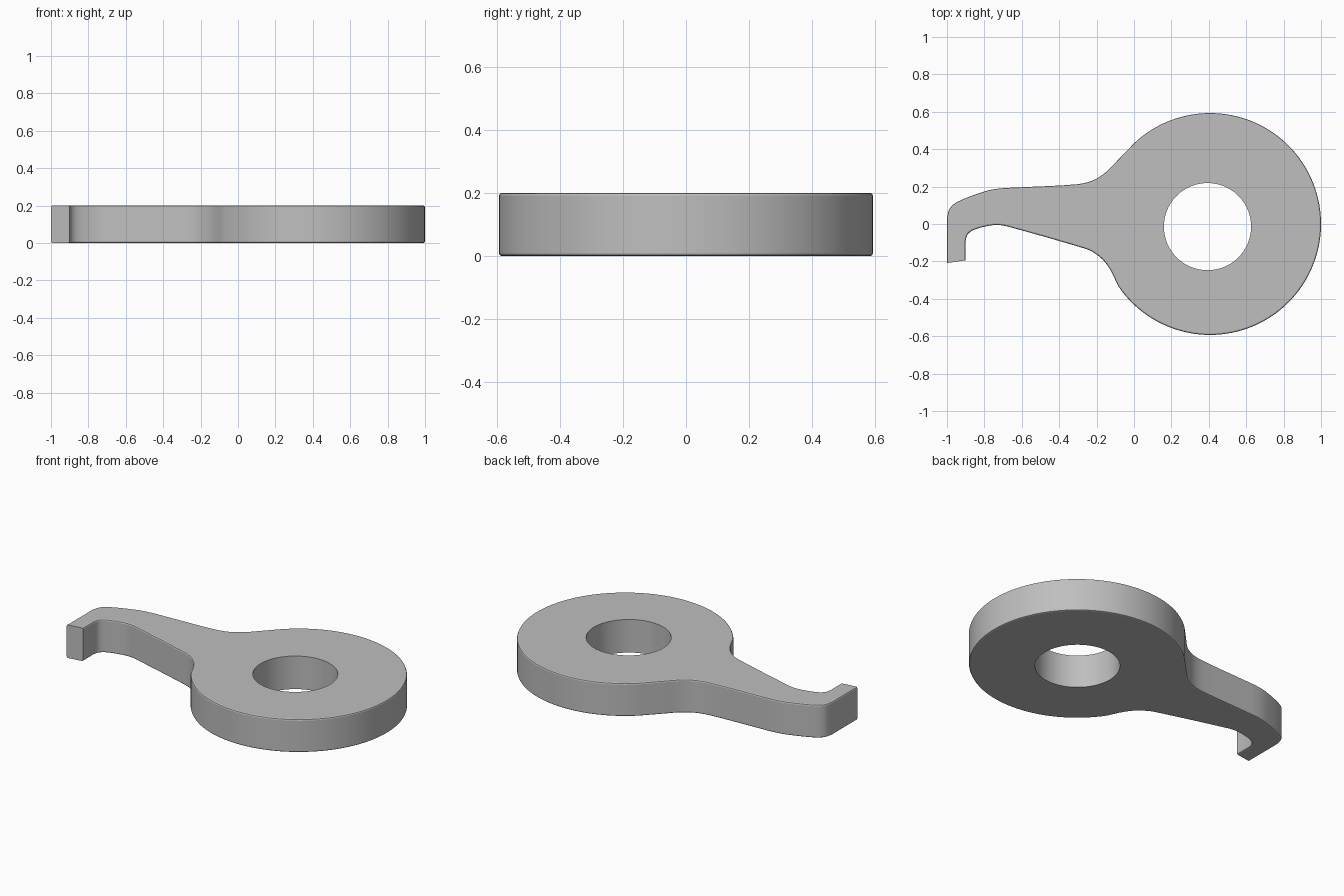
import bpy, bmesh
from math import cos, sin, radians
from mathutils import Vector
from mathutils.geometry import interpolate_bezier

cube = bpy.data.objects.get("Cube")
if cube:
    bpy.data.objects.remove(cube, do_unlink=True)

HEIGHT = 0.2
EDGE = 0.008
RING_CENTRE, RING_RADIUS = Vector((0.407, 0)), 0.593
HOLE_CENTRE, HOLE_RADIUS = (0.393, -0.014), 0.233

steel = bpy.data.materials.new("grey steel")
steel.use_nodes = True
colour = (0.52, 0.52, 0.52, 1)
steel.diffuse_color = colour
steel.node_tree.nodes["Principled BSDF"].inputs["Base Color"].default_value = colour


def ring_point(degrees):
    a = radians(degrees)
    return RING_CENTRE + RING_RADIUS * Vector((cos(a), sin(a)))


def smooth_path(points, steps=5):
    """Smooth curve through the points, staying taut on long spans."""
    pts = [Vector(p) for p in points]
    last = len(pts) - 1
    tangents = [(pts[min(i + 1, last)] - pts[max(i - 1, 0)]).normalized()
                for i in range(last + 1)]
    path = [pts[0]]
    for i in range(last):
        a, b = pts[i], pts[i + 1]
        reach = (b - a).length / 3
        path += interpolate_bezier(a, a + tangents[i] * reach,
                                   b - tangents[i + 1] * reach, b, steps)[1:]
    return [Vector((p[0], p[1])) for p in path]


# Outline: round head, back edge of the arm, square hook tip, inner edge
head = [ring_point(-146 + 279 * i / 100) for i in range(101)]
back_edge = smooth_path([
    head[-1], (-0.086, 0.342), (-0.155, 0.273), (-0.225, 0.231),
    (-0.31, 0.212), (-0.61, 0.196), (-0.717, 0.19), (-0.797, 0.175),
    (-0.945, 0.118), (-0.985, 0.083), (-1, 0.035)])
inner_edge = smooth_path([
    (-0.9, -0.09), (-0.89, -0.057), (-0.86, -0.033), (-0.797, -0.014),
    (-0.733, -0.005), (-0.674, -0.014), (-0.27, -0.129), (-0.22, -0.15),
    (-0.166, -0.192), (-0.128, -0.243), head[0]])
hook_tip = [Vector((-1, -0.209)), Vector((-0.9, -0.194))]
outline = head + back_edge[1:] + hook_tip + inner_edge[:-1]

# Extrude the outline and soften its rims, leaving the tip crisp
bm = bmesh.new()
base = bm.faces.new([bm.verts.new((p.x, p.y, 0)) for p in outline])
grown = bmesh.ops.extrude_face_region(bm, geom=[base], use_keep_orig=True)["geom"]
bmesh.ops.translate(bm, vec=(0, 0, HEIGHT),
                    verts=[v for v in grown if isinstance(v, bmesh.types.BMVert)])
bmesh.ops.recalc_face_normals(bm, faces=bm.faces)
rims = [e for e in bm.edges
        if abs(e.verts[0].co.z - e.verts[1].co.z) < 0.01
        and max(v.co.y for v in e.verts) > -0.19 or
        abs(e.verts[0].co.z - e.verts[1].co.z) < 0.01
        and min(v.co.x for v in e.verts) > -0.5]
bmesh.ops.bevel(bm, geom=rims, offset=EDGE, segments=2, profile=0.5,
                affect='EDGES')
mesh = bpy.data.meshes.new("hook_lever")
bm.to_mesh(mesh)
bm.free()
lever = bpy.data.objects.new("hook_lever", mesh)
bpy.context.collection.objects.link(lever)
mesh.materials.append(steel)

# Pivot hole through the head
bpy.ops.mesh.primitive_cylinder_add(vertices=96, radius=HOLE_RADIUS, depth=1,
                                    location=(*HOLE_CENTRE, HEIGHT / 2))
cutter = bpy.context.object
cutter.name = "hole_cutter"
cutter.hide_render = True
cutter.data.materials.append(steel)
bpy.ops.object.select_all(action='DESELECT')
lever.select_set(True)
bpy.context.view_layer.objects.active = lever
cut = lever.modifiers.new("pivot_hole", 'BOOLEAN')
cut.operation = 'DIFFERENCE'
cut.solver = 'EXACT'
cut.object = cutter
bpy.ops.object.modifier_apply(modifier=cut.name)
bpy.data.objects.remove(cutter, do_unlink=True)

bpy.ops.object.shade_smooth_by_angle(angle=radians(20))
